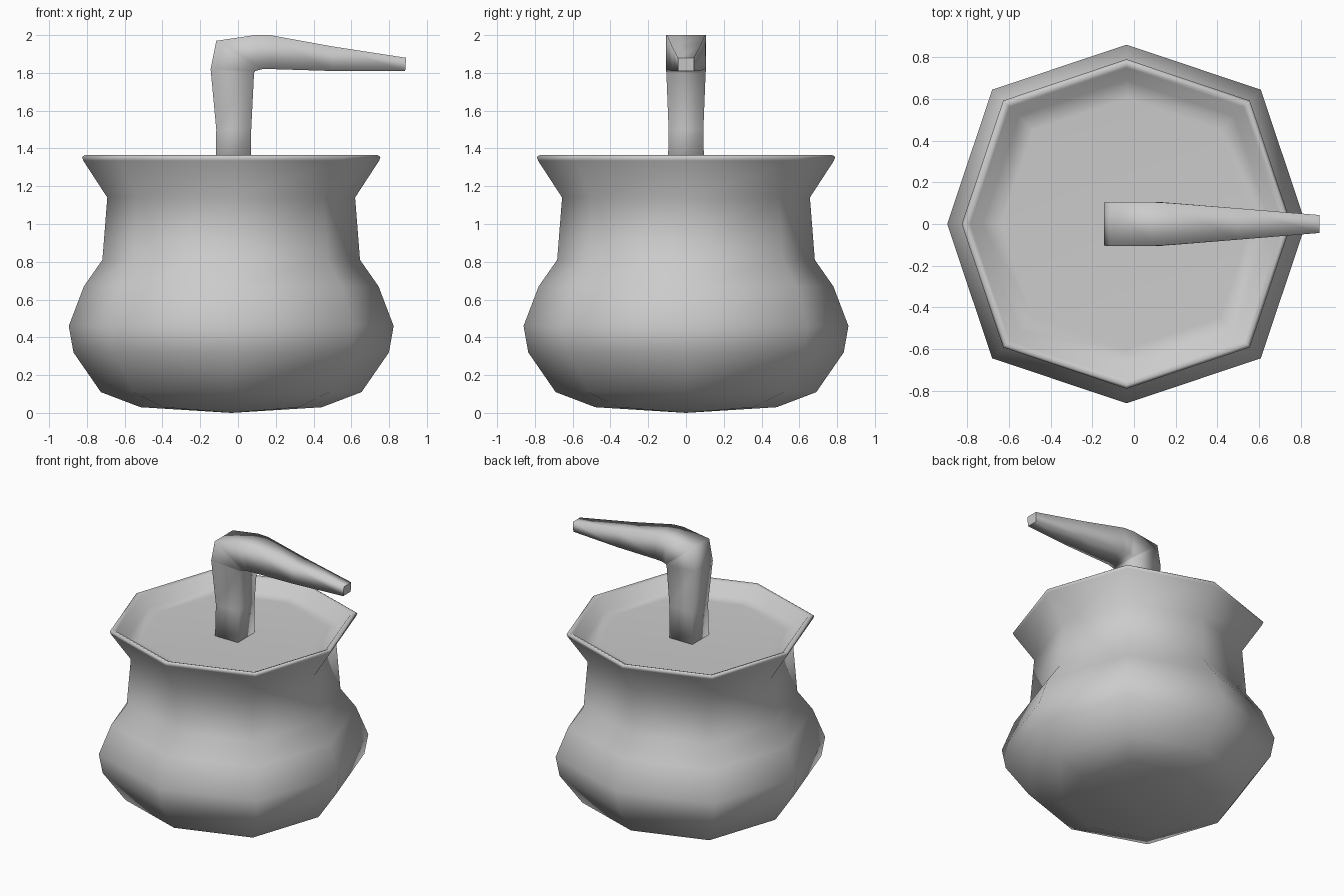
import bpy
from math import cos, sin, pi

if "Cube" in bpy.data.objects:
    bpy.data.objects.remove(bpy.data.objects["Cube"])

CX = -0.036


def make(name, verts, faces):
    mesh = bpy.data.meshes.new(name)
    mesh.from_pydata(verts, [], faces)
    mesh.update()
    for p in mesh.polygons:
        p.use_smooth = True
    ob = bpy.data.objects.new(name, mesh)
    bpy.context.collection.objects.link(ob)
    return ob


def skin(rings):
    """Join equal-sized vertex rings with quads."""
    n = len(rings[0])
    verts = [v for ring in rings for v in ring]
    faces = [(i * n + j, i * n + (j + 1) % n, (i + 1) * n + (j + 1) % n, (i + 1) * n + j)
             for i in range(len(rings) - 1) for j in range(n)]
    return verts, faces


# Eight-sided pot; the diagonal corners stand slightly further out
def octagon(r, z):
    return [(CX + r * (1.059 if k % 2 else 1) * cos(k * pi / 4),
             r * (1.059 if k % 2 else 1) * sin(k * pi / 4), z) for k in range(8)]


profile = [(0.48, 0.03), (0.69, 0.11), (0.835, 0.32), (0.86, 0.46), (0.78, 0.67),
           (0.682, 0.81), (0.656, 1.14), (0.783, 1.335), (0.79, 1.355), (0.775, 1.365),
           (0.75, 1.355), (0.69, 1.275), (0.60, 1.27)]
verts, faces = skin([octagon(r, z) for r, z in profile])
n = len(verts)
verts += [(CX, 0, 0.0), (CX, 0, 1.27)]
for k in range(8):
    faces.append((n, (k + 1) % 8, k))               # base
    faces.append((n + 1, n - 8 + k, n - 8 + (k + 1) % 8))  # contents surface
make("pot", verts, faces)

# Bent handle: outer x, z, inner x, z, half width
sections = [(-0.12, 1.22, 0.065, 1.22, 0.097),
            (-0.115, 1.50, 0.07, 1.50, 0.092),
            (-0.145, 1.82, 0.085, 1.80, 0.104),
            (-0.115, 1.97, 0.092, 1.81, 0.105),
            (0.09, 2.00, 0.13, 1.82, 0.105),
            (0.17, 2.00, 0.18, 1.82, 0.101),
            (0.50, 1.94, 0.50, 1.81, 0.075),
            (0.89, 1.88, 0.885, 1.81, 0.043)]
rings = [[(a, -w, b), (c, -w, d), (c, w, d), (a, w, b)] for a, b, c, d, w in sections]
verts, faces = skin(rings)
n = len(verts)
faces += [(3, 2, 1, 0), (n - 4, n - 3, n - 2, n - 1)]
handle = make("stirring_handle", verts, faces)
handle.data.polygons[-1].use_smooth = False
